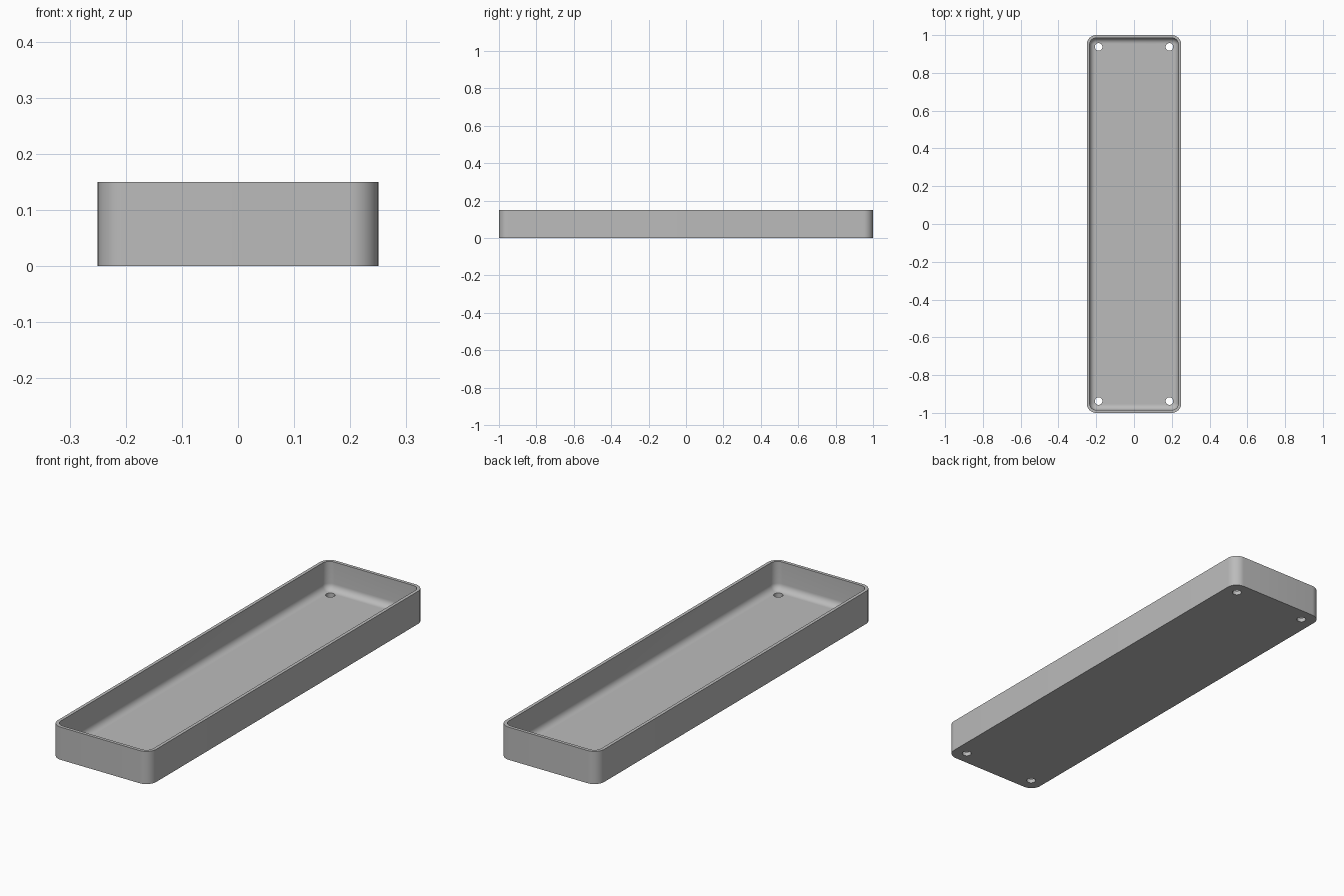
import bpy, bmesh, math

cube = bpy.data.objects.get("Cube")
if cube:
    bpy.data.objects.remove(cube, do_unlink=True)

HALF_X, HALF_Y, HEIGHT = 0.25, 1.0, 0.15
CORNER, WALL, FLOOR, FILLET = 0.05, 0.015, 0.02, 0.03
STEPS = 10

grey = bpy.data.materials.new("plain grey")
grey.use_nodes = True
colour = (0.5, 0.5, 0.5, 1)
grey.diffuse_color = colour
grey.node_tree.nodes["Principled BSDF"].inputs["Base Color"].default_value = colour


def ring(bm, inset, z):
    """Rounded rectangle of vertices, shrunk by inset."""
    r = CORNER - inset
    cx, cy = HALF_X - CORNER, HALF_Y - CORNER
    verts = []
    for quarter, (sx, sy) in enumerate([(1, 1), (-1, 1), (-1, -1), (1, -1)]):
        for i in range(STEPS + 1):
            a = (quarter + i / STEPS) * math.pi / 2
            verts.append(bm.verts.new((sx * cx + r * math.cos(a), sy * cy + r * math.sin(a), z)))
    return verts


# Tray section from the outer base, over the rim, down to the filleted floor
section = [(0, 0), (0, HEIGHT), (WALL, HEIGHT)]
for i in range(9):
    a = i / 8 * math.pi / 2
    section.append((WALL + FILLET * (1 - math.cos(a)), FLOOR + FILLET * (1 - math.sin(a))))

bm = bmesh.new()
rings = [ring(bm, inset, z) for inset, z in section]
for low, high in zip(rings, rings[1:]):
    for i in range(len(low)):
        j = (i + 1) % len(low)
        bm.faces.new((low[i], low[j], high[j], high[i]))
bm.faces.new(rings[0][::-1])
bm.faces.new(rings[-1])
bmesh.ops.recalc_face_normals(bm, faces=bm.faces)
mesh = bpy.data.meshes.new("tray")
bm.to_mesh(mesh)
bm.free()
mesh.materials.append(grey)
tray = bpy.data.objects.new("tray", mesh)
bpy.context.collection.objects.link(tray)

# Screw holes through the four floor corners
for sx in (-1, 1):
    for sy in (-1, 1):
        bpy.ops.mesh.primitive_cylinder_add(vertices=32, radius=0.02, depth=0.1,
                                            location=(sx * 0.1875, sy * 0.9375, 0))
        cutter = bpy.context.object
        cutter.name = "hole_cutter"
        cutter.data.materials.append(grey)
        cut = tray.modifiers.new("screw hole", 'BOOLEAN')
        cut.operation, cut.solver, cut.object = 'DIFFERENCE', 'EXACT', cutter
        bpy.ops.object.select_all(action='DESELECT')
        tray.select_set(True)
        bpy.context.view_layer.objects.active = tray
        bpy.ops.object.modifier_apply(modifier=cut.name)
        bpy.data.objects.remove(cutter, do_unlink=True)

bpy.ops.object.shade_smooth_by_angle(angle=math.radians(30))
